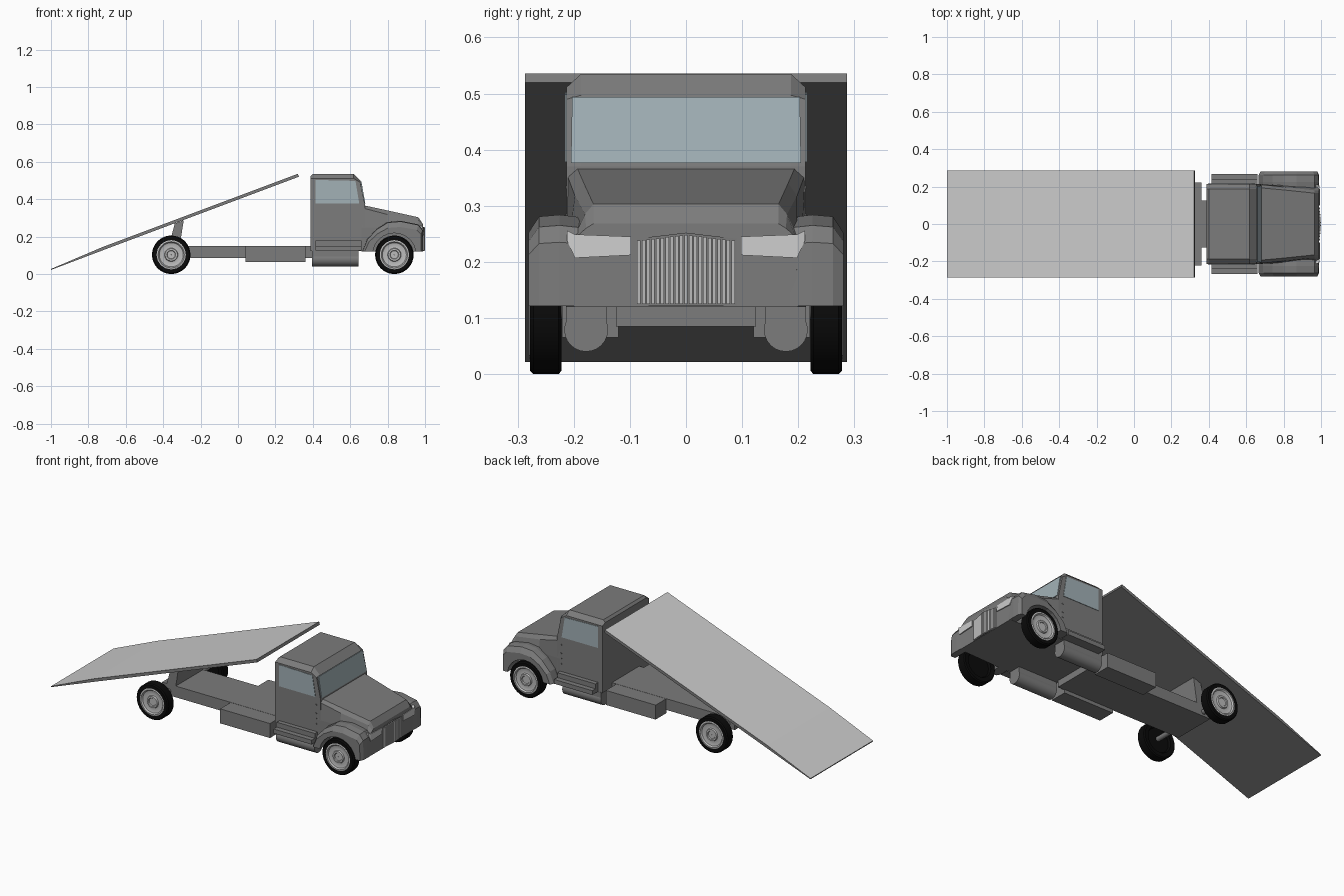
import bpy, bmesh, math

if "Cube" in bpy.data.objects:
    bpy.data.objects.remove(bpy.data.objects["Cube"])


def material(name, r, g=None, b=None):
    m = bpy.data.materials.new(name)
    m.diffuse_color = (r, r if g is None else g, r if b is None else b, 1)
    m.use_nodes = True
    m.node_tree.nodes["Principled BSDF"].inputs["Base Color"].default_value = m.diffuse_color
    return m


BODY = material("dark_grey_paint", 0.2)
DECK = material("deck_grey", 0.54)
METAL = material("light_metal", 0.5)
RUBBER = material("rubber", 0.003)
GLASS = material("glass", 0.36, 0.44, 0.47)
LAMP = material("lamp", 0.8)


def loft(name, rings, mat=BODY, closed=False):
    """Skin a row of equal-length point rings; cap the ends unless closed."""
    bm = bmesh.new()
    vs = [[bm.verts.new(p) for p in r] for r in rings]
    n = len(rings[0])
    pairs = list(zip(vs, vs[1:])) + ([(vs[-1], vs[0])] if closed else [])
    for a, b in pairs:
        for i in range(n):
            j = (i + 1) % n
            bm.faces.new((a[i], a[j], b[j], b[i]))
    if not closed:
        bm.faces.new(vs[0])
        bm.faces.new(vs[-1])
    bmesh.ops.recalc_face_normals(bm, faces=bm.faces)
    me = bpy.data.meshes.new(name)
    bm.to_mesh(me)
    bm.free()
    ob = bpy.data.objects.new(name, me)
    bpy.context.collection.objects.link(ob)
    me.materials.append(mat)
    return ob


def side_prism(name, profile, y0, y1, mat=BODY):
    return loft(name, [[(x, y, z) for x, z in profile] for y in (y0, y1)], mat)


def box(name, x0, x1, y0, y1, z0, z1, mat=BODY):
    return side_prism(name, [(x0, z0), (x1, z0), (x1, z1), (x0, z1)], y0, y1, mat)


def smooth(ob):
    bpy.ops.object.select_all(action='DESELECT')
    ob.select_set(True)
    bpy.context.view_layer.objects.active = ob
    bpy.ops.object.shade_smooth_by_angle(angle=math.radians(35))


def lathe(name, profile, cx, cz, side=1, mat=BODY, n=32):
    """Spin a (radius, y) profile about an axis parallel to y."""
    rings = []
    for i in range(n):
        a = 2 * math.pi * i / n
        rings.append([(cx + r * math.cos(a), side * y, cz + r * math.sin(a)) for r, y in profile])
    smooth(loft(name, rings, mat, closed=True))


# Tilted flat bed with a wedge-shaped ramp tail; lighter deck on top
bed = side_prism("tilt_bed", [(-1, 0.022), (-0.72, 0.128), (0.325, 0.52), (0.32, 0.536),
                              (-0.72, 0.146), (-1, 0.027)], -0.287, 0.287)
bed.data.materials.append(DECK)
for p in bed.data.polygons:
    if p.normal.z > 0.5:
        p.material_index = 1
side_prism("bed_support", [(-0.375, 0.13), (-0.315, 0.13), (-0.29, 0.288), (-0.338, 0.27)], -0.125, 0.125)

# Chassis
box("chassis_frame", -0.40, 0.40, -0.125, 0.125, 0.085, 0.15)

# Cab: chamfered roof edges
cab = [(0.388, 0.123), (0.388, 0.522), (0.40, 0.535), (0.618, 0.535),
       (0.656, 0.497), (0.679, 0.37), (0.679, 0.123)]


def cab_ring(y, cut):
    return [(x, y, min(z, 0.535 - cut)) if i != 4 else (x - cut * 0.1, y, z - cut * 0.3)
            for i, (x, z) in enumerate(cab)]


loft("cab", [cab_ring(-0.213, 0.024), cab_ring(-0.187, 0), cab_ring(0.187, 0), cab_ring(0.213, 0.024)])

# Windscreen, lying on the sloped cab front
loft("windscreen", [[(0.678 + d, -0.205, 0.376), (0.678 + d, 0.205, 0.376),
                     (0.657 + d, 0.203, 0.494), (0.657 + d, -0.203, 0.494)] for d in (-0.01, 0.003)], GLASS)

# Bonnet: lofted front to back from half sections (y, z)
sections = [
    (0.66, [(0.195, 0.37), (0.212, 0.355), (0.214, 0.25), (0.214, 0.12)]),
    (0.80, [(0.182, 0.34), (0.198, 0.318), (0.207, 0.25), (0.206, 0.12)]),
    (0.965, [(0.165, 0.303), (0.18, 0.285), (0.197, 0.25), (0.2, 0.12)]),
    (0.988, [(0.165, 0.268), (0.178, 0.26), (0.195, 0.245), (0.2, 0.12)])]
loft("bonnet", [[(x, y, z) for y, z in h] + [(x, -y, z) for y, z in reversed(h)] for x, h in sections])

# Grille: V-shaped panel with vertical slats
loft("grille_panel", [[(0.98, y, 0.122), (0.996 - 0.08 * abs(y), y, 0.122),
                       (0.996 - 0.08 * abs(y), y, 0.252 - 0.12 * abs(y)), (0.98, y, 0.252 - 0.12 * abs(y))]
                      for y in (-0.09, 0, 0.09)])
for i in range(-10, 11):
    y = i * 0.0084
    box("grille_slat", 0.985, 1.0 - 0.08 * abs(y), y - 0.003, y + 0.003,
        0.125, 0.248 - 0.12 * abs(y), METAL)

# Fender outline over the wheel arch (x, z), then the arch itself
WHEELS = {"front": 0.836, "rear": -0.357}
outline = [(0.665, 0.121), (0.69, 0.185), (0.74, 0.24), (0.80, 0.278), (0.87, 0.284),
           (0.965, 0.265), (0.988, 0.235), (0.99, 0.121)]
arch = []
for i in range(11):
    a = math.radians(9 + 16.2 * i)
    arch.append((0.836 + 0.116 * math.cos(a), 0.103 + 0.116 * math.sin(a)))


def fender_ring(y, shrink):
    out = [(0.84 + (x - 0.84) * (1 - shrink * 0.35), y, 0.121 + (z - 0.121) * (1 - shrink))
           for x, z in outline]
    return out + [(x, y, z) for x, z in arch]


for s, tag in ((1, "left"), (-1, "right")):
    loft(tag + "_fender", [fender_ring(s * y, k) for y, k in
                           ((0.185, 0.03), (0.225, 0), (0.262, 0.02), (0.281, 0.2))])

    # Headlamp wrapping the front corner
    loft(tag + "_headlamp", [[(0.97, s * y, z0), (x, s * y, z0), (x - 0.002, s * y, z1), (0.97, s * y, z1)]
                             for y, x, z0, z1 in ((0.098, 0.994, 0.212, 0.245), (0.198, 0.993, 0.207, 0.249),
                                                  (0.212, 0.988, 0.238, 0.256))], LAMP)

    # Door window and hinges
    side_prism(tag + "_door_window", [(0.415, 0.378), (0.648, 0.378), (0.628, 0.498), (0.415, 0.503)],
               s * 0.205, s * 0.2155, GLASS)
    for z in (0.22, 0.25, 0.28, 0.33):
        box(tag + "_door_hinge", 0.648, 0.655, s * 0.21, s * 0.215, z, z + 0.006)

    # Two-tier steps, fuel tank and side boxes
    box(tag + "_upper_step", 0.415, 0.66, s * 0.2, s * 0.238, 0.15, 0.178)
    box(tag + "_lower_step", 0.415, 0.66, s * 0.2, s * 0.267, 0.125, 0.15)
    smooth(loft(tag + "_fuel_tank", [[(x, s * 0.178 + 0.039 * math.cos(t * math.pi / 12),
                                       0.079 + 0.039 * math.sin(t * math.pi / 12)) for t in range(24)]
                                     for x in (0.395, 0.643)]))
    box(tag + "_tank_mount", 0.395, 0.643, s * 0.142, s * 0.214, 0.085, 0.124)
    box(tag + "_side_box", 0.04, 0.36, s * 0.12, s * 0.221, 0.065, 0.149)

    # Wheels: tyre with closed inner face, dished rim and hub
    for pos, cx in WHEELS.items():
        lathe(f"{pos}_{tag}_tyre", [(0.001, 0.236), (0.068, 0.236), (0.074, 0.224), (0.097, 0.222),
                                    (0.103, 0.227), (0.103, 0.272), (0.097, 0.278), (0.077, 0.277),
                                    (0.072, 0.26), (0.001, 0.26)], cx, 0.103, s, RUBBER)
        lathe(f"{pos}_{tag}_rim", [(0.001, 0.25), (0.078, 0.25), (0.078, 0.278), (0.07, 0.28), (0.064, 0.272),
                                   (0.05, 0.268), (0.036, 0.27), (0.033, 0.279), (0.024, 0.279),
                                   (0.021, 0.274), (0.001, 0.274)], cx, 0.103, s, METAL)

# Rear axle
lathe("rear_axle", [(0.001, -0.24), (0.014, -0.24), (0.014, 0.24), (0.001, 0.24)],
      WHEELS["rear"], 0.11, n=12)
